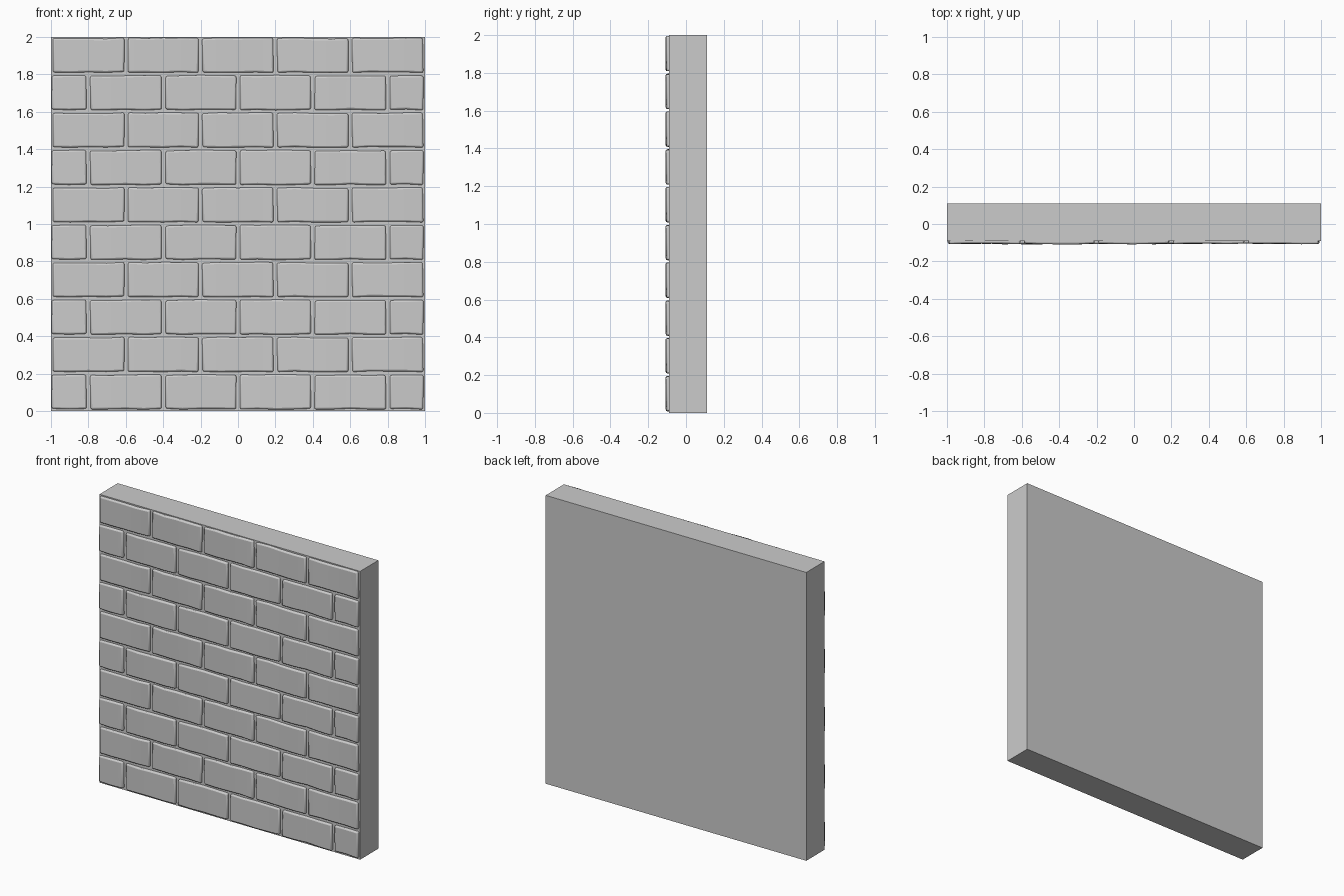
import bpy, bmesh, random
from mathutils import Vector

if "Cube" in bpy.data.objects:
    bpy.data.objects.remove(bpy.data.objects["Cube"])

BACK, MORTAR, FACE = 0.11, -0.09, -0.106   # y positions
ROW, LEN, GAP = 0.2, 0.4, 0.008            # course height, brick length, half joint


def finish(name, bm):
    bmesh.ops.recalc_face_normals(bm, faces=bm.faces)
    me = bpy.data.meshes.new(name)
    bm.to_mesh(me)
    bm.free()
    ob = bpy.data.objects.new(name, me)
    bpy.context.collection.objects.link(ob)
    return ob


def add_brick(bm, x0, x1, z0, z1, seed):
    """Slightly uneven brick with an open back, front edges worn by the bevel."""
    rnd = random.Random(seed)
    n = 4 if x1 - x0 > 0.3 else 2
    front, back = [], []
    for z, s in ((z0, 1), (z1, -1)):
        fr, bk = [], []
        for i in range(n + 1):
            x = x0 + (x1 - x0) * i / n
            dz = s * rnd.uniform(0, 0.006)
            dx = rnd.uniform(0, 0.005) * (1 if i == 0 else -1 if i == n else 0)
            bk.append(bm.verts.new((x + dx, MORTAR + 0.002, z + dz)))
            fr.append(bm.verts.new((x + dx, FACE + rnd.uniform(-0.003, 0.003), z + dz)))
        front.append(fr)
        back.append(bk)
    for i in range(n):
        bm.faces.new((front[0][i], front[0][i + 1], front[1][i + 1], front[1][i]))
        for r in (0, 1):
            bm.faces.new((front[r][i], front[r][i + 1], back[r][i + 1], back[r][i]))
    for i in (0, n):
        bm.faces.new((front[0][i], front[1][i], back[1][i], back[0][i]))


# Solid wall slab, its front face is the mortar
bm = bmesh.new()
bmesh.ops.create_cube(bm, size=1)
for v in bm.verts:
    v.co = Vector((v.co.x * 2, BACK if v.co.y > 0 else MORTAR, (v.co.z + 0.5) * 2))
finish("wall_slab", bm)

# Courses of bricks in running bond; even courses have half bricks at the ends
bm = bmesh.new()
for row in range(10):
    start = -1.2 if row % 2 == 0 else -1.0
    for k in range(6 if row % 2 == 0 else 5):
        a = max(start + k * LEN, -1.0)
        b = min(start + (k + 1) * LEN, 1.0)
        x0 = a if a == -1.0 and row % 2 == 0 else a + GAP
        add_brick(bm, x0, b - GAP, row * ROW + GAP, (row + 1) * ROW - 0.004, k + 10 * (row % 2))
bricks = finish("bricks", bm)
bev = bricks.modifiers.new("worn_edges", 'BEVEL')
bev.width = 0.009
bev.segments = 2
bev.limit_method = 'ANGLE'
bev.angle_limit = 0.9

bpy.context.view_layer.objects.active = bricks
bricks.select_set(True)
bpy.ops.object.shade_smooth_by_angle(angle=0.6)
